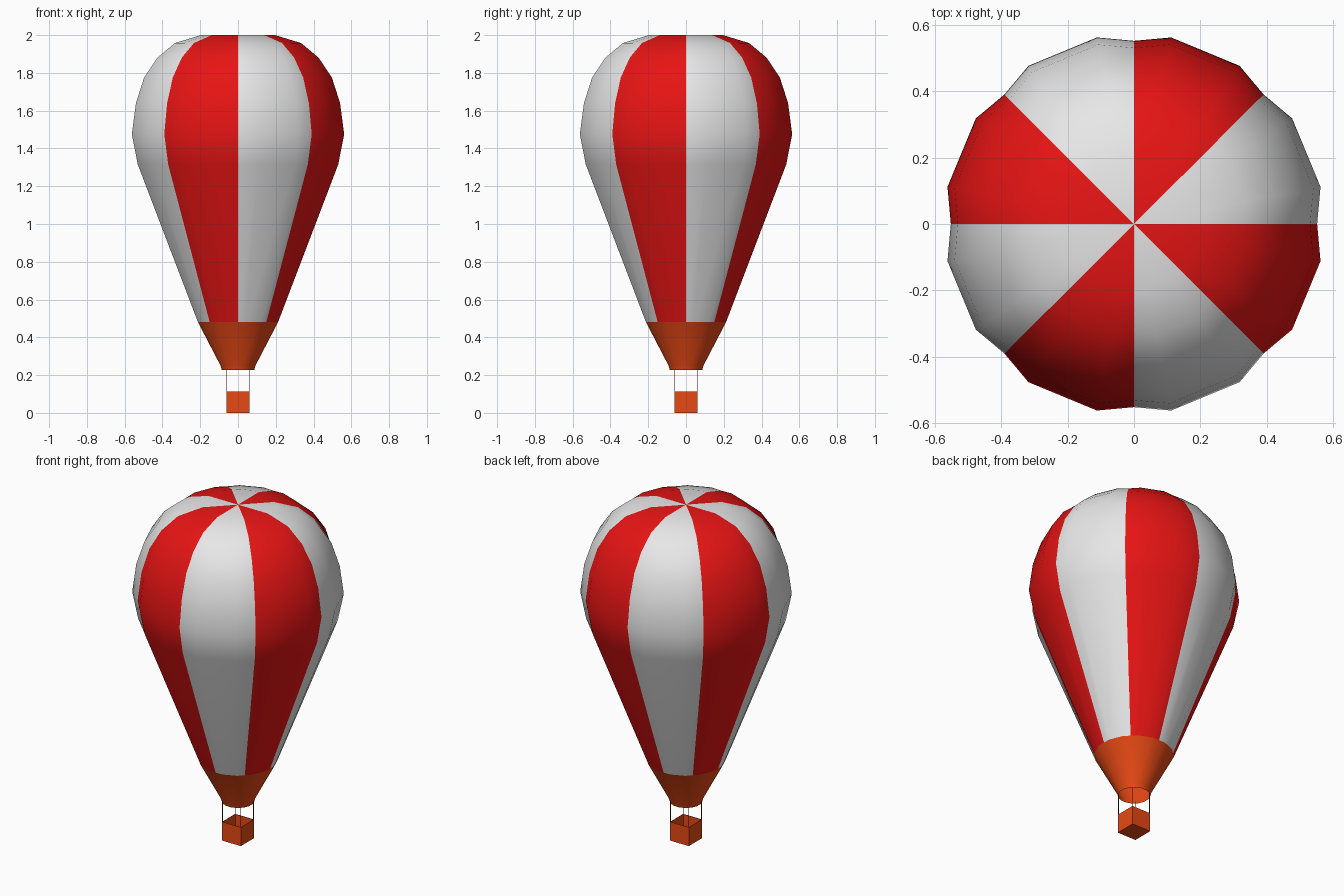
import bpy, bmesh, math

cube = bpy.data.objects.get("Cube")
if cube:
    bpy.data.objects.remove(cube, do_unlink=True)


def material(name, rgb):
    m = bpy.data.materials.new(name)
    m.use_nodes = True
    m.diffuse_color = (*rgb, 1)
    m.node_tree.nodes["Principled BSDF"].inputs["Base Color"].default_value = (*rgb, 1)
    return m


white = material("white_fabric", (0.8, 0.8, 0.8))
red = material("red_fabric", (0.8, 0.007, 0.007))
orange = material("burnt_orange", (0.8, 0.066, 0.007))
brown = material("dark_rope", (0.08, 0.03, 0.015))


def finish(bm, name, mats, smooth=True):
    mesh = bpy.data.meshes.new(name)
    bmesh.ops.recalc_face_normals(bm, faces=bm.faces)
    bm.to_mesh(mesh)
    bm.free()
    for m in mats:
        mesh.materials.append(m)
    ob = bpy.data.objects.new(name, mesh)
    bpy.context.collection.objects.link(ob)
    for p in mesh.polygons:
        p.use_smooth = smooth
    return ob


GORES = 8
STEP = math.tau / GORES
# each gore has a seam and two panel corners, as (fraction of gore, is seam)
SECTION = [((g + f) * STEP, f == 0) for g in range(GORES) for f in (0, 0.25, 0.75)]


def loft(bm, profile):
    """Skin rings of (radius, height, seam pinch) from bottom to top."""
    rings = []
    for r, z, pinch in profile:
        ring = []
        for a, seam in SECTION:
            # panels are straight between corners, seams are pulled inwards
            rr = r * math.cos(STEP / 4) * pinch if seam else r
            ring.append(bm.verts.new((rr * math.cos(a), rr * math.sin(a), z)))
        rings.append(ring)
    n = len(SECTION)
    for low, high in zip(rings, rings[1:]):
        for i in range(n):
            j = (i + 1) % n
            bm.faces.new((low[i], low[j], high[j], high[i]))
    return rings


# Envelope: striped gores meeting at the crown
bm = bmesh.new()
rings = loft(bm, [
    (0.216, 0.48, 1.0), (0.541, 1.315, 0.985), (0.573, 1.475, 0.982),
    (0.551, 1.64, 0.982), (0.507, 1.775, 0.982), (0.436, 1.88, 0.985),
    (0.34, 1.958, 0.99), (0.2, 2.0, 1.0),
])
crown = bm.verts.new((0, 0, 2.0))
top = rings[-1]
for i, v in enumerate(top):
    bm.faces.new((v, top[(i + 1) % len(top)], crown))
for f in bm.faces:
    c = f.calc_center_median()
    f.material_index = int((math.atan2(c.y, c.x) % math.tau) / STEP) % 2
envelope = finish(bm, "envelope", [white, red])
envelope.modifiers.new("even_shading", "WEIGHTED_NORMAL")

# Skirt: open funnel with a short lip
bm = bmesh.new()
loft(bm, [(0.088, 0.228, 1), (0.094, 0.25, 1), (0.216, 0.48, 1)])
finish(bm, "skirt", [orange])

# Basket: open box with thin walls
HALF, HEIGHT, RIM = 0.062, 0.112, 0.235
bm = bmesh.new()
bmesh.ops.create_cube(bm, size=1)
for v in bm.verts:
    v.co = (v.co.x * 2 * HALF, v.co.y * 2 * HALF, (v.co.z + 0.5) * HEIGHT)
bmesh.ops.delete(bm, geom=[f for f in bm.faces if f.normal.z > 0.5], context="FACES")
basket = finish(bm, "basket", [orange], smooth=False)
wall = basket.modifiers.new("wall", "SOLIDIFY")
wall.thickness = 0.003
wall.offset = -1

# Ropes: one at each basket corner
for sx, side in ((1, "left"), (-1, "right")):
    for sy, end in ((-1, "front"), (1, "back")):
        bm = bmesh.new()
        bmesh.ops.create_cone(bm, cap_ends=True, segments=6, radius1=0.002,
                              radius2=0.002, depth=RIM - HEIGHT + 0.01)
        rope = finish(bm, f"rope_{end}_{side}", [brown], smooth=False)
        rope.location = (sx * (HALF - 0.002), sy * (HALF - 0.002), (RIM + HEIGHT) / 2)
